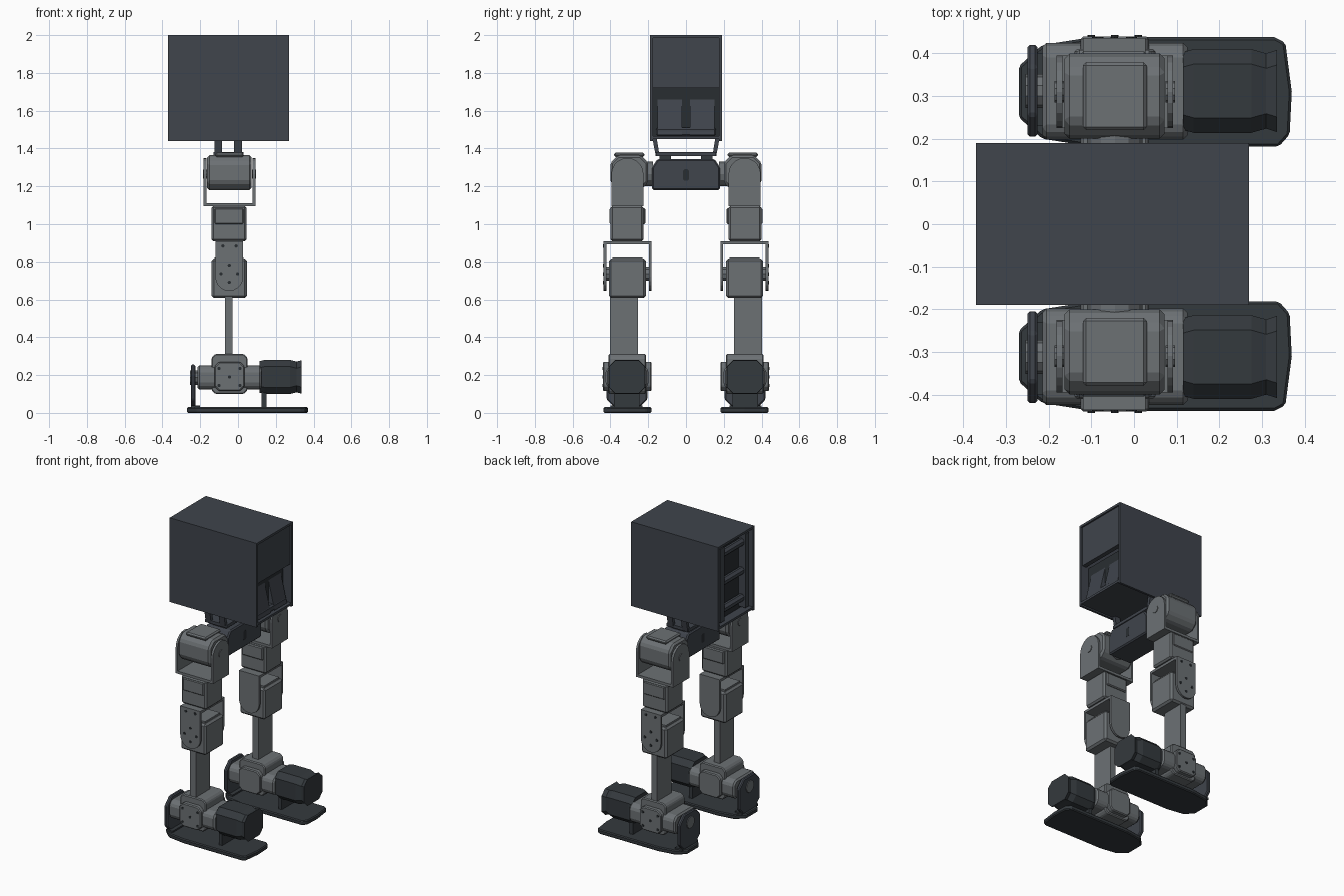
import bpy, bmesh, math
from mathutils import Vector

cube = bpy.data.objects.get("Cube")
if cube:
    bpy.data.objects.remove(cube, do_unlink=True)


def material(name, rgb):
    m = bpy.data.materials.new(name)
    m.use_nodes = True
    m.diffuse_color = (*rgb, 1)
    m.node_tree.nodes["Principled BSDF"].inputs["Base Color"].default_value = (*rgb, 1)
    return m


CHARCOAL = material("charcoal", (0.05, 0.058, 0.072))
DARK = material("dark_foot", (0.034, 0.041, 0.047))
GREY = material("servo_grey", (0.15, 0.165, 0.175))
SHADOW = material("deep_grey", (0.022, 0.027, 0.031))


def finish(name, bm, mat, bevel=0, mirror=False):
    bmesh.ops.recalc_face_normals(bm, faces=bm.faces)
    mesh = bpy.data.meshes.new(name)
    bm.to_mesh(mesh)
    bm.free()
    mesh.materials.append(mat)
    ob = bpy.data.objects.new(name, mesh)
    bpy.context.collection.objects.link(ob)
    if bevel:
        b = ob.modifiers.new("Bevel", "BEVEL")
        b.width, b.segments, b.limit_method = bevel, 1, "ANGLE"
    if mirror:
        m = ob.modifiers.new("Mirror", "MIRROR")
        m.use_axis = (False, True, False)
    return ob


def prism(name, axis, a, b, outline, mat, bevel=0, mirror=False):
    """Extrude an outline (remaining two axes, in xyz order) from a to b."""
    bm = bmesh.new()
    verts = []
    for p in outline:
        c = list(p)
        c.insert(axis, a)
        verts.append(bm.verts.new(c))
    face = bm.faces.new(verts)
    ext = bmesh.ops.extrude_face_region(bm, geom=[face])["geom"]
    offset = Vector((0, 0, 0))
    offset[axis] = b - a
    bmesh.ops.translate(bm, vec=offset, verts=[v for v in ext if isinstance(v, bmesh.types.BMVert)])
    return finish(name, bm, mat, bevel, mirror)


def block(name, x, y, z, mat, bevel=0, mirror=False):
    return prism(name, 2, *z, [(x[0], y[0]), (x[1], y[0]), (x[1], y[1]), (x[0], y[1])], mat, bevel, mirror)


def chamfered(u, v, c):
    (u0, u1), (v0, v1) = u, v
    return [(u0 + c, v0), (u1 - c, v0), (u1, v0 + c), (u1, v1 - c),
            (u1 - c, v1), (u0 + c, v1), (u0, v1 - c), (u0, v0 + c)]


def tongue(u, base, tip):
    """Flat at base, half-round at tip."""
    r, mid = (u[1] - u[0]) / 2, (u[0] + u[1]) / 2
    d = 1 if tip > base else -1
    arc = [math.pi * i / 10 for i in range(11)]
    return [(u[0], base), (u[1], base)] + [
        (mid + r * math.cos(t), tip - d * r + d * r * math.sin(t)) for t in arc]


def disc(centre, r, n=10):
    return [(centre[0] + r * math.cos(2 * math.pi * i / n),
             centre[1] + r * math.sin(2 * math.pi * i / n)) for i in range(n)]


# Upper housing: open-ended shell with recessed end panels
X, Y = (-0.37, 0.27), 0.19
block("housing_side", X, (Y - 0.015, Y), (1.44, 2.0), CHARCOAL, mirror=True)
block("housing_top", X, (-Y + 0.015, Y - 0.015), (1.985, 2.0), CHARCOAL)
block("housing_floor", X, (-Y + 0.015, Y - 0.015), (1.45, 1.465), CHARCOAL)
block("end_panel_upper", (0.23, 0.26), (-0.175, 0.175), (1.72, 1.985), CHARCOAL)
block("end_panel_lower", (0.19, 0.21), (-0.175, 0.175), (1.465, 1.72), SHADOW)
block("back_panel", (-0.31, -0.29), (-0.175, 0.175), (1.465, 1.985), SHADOW)
for i, z in enumerate((1.52, 1.70, 1.89)):
    block(f"back_bracket_{i}", (-0.355, -0.31), (-0.12, 0.13), (z, z + 0.05), CHARCOAL, 0.015)
block("back_rail", (-0.36, -0.31), (0.11, 0.15), (1.48, 1.97), CHARCOAL, mirror=True)
prism("end_wedge", 1, 0.02, 0.15, [(0.205, 1.47), (0.255, 1.47), (0.205, 1.68)], CHARCOAL, mirror=True)
block("end_ledge", (0.2, 0.25), (-0.16, 0.16), (1.465, 1.51), CHARCOAL, 0.01)

# Hip carrier and struts up to the housing
prism("hip_carrier", 0, -0.125, 0.05,
      [(-0.18, 1.18), (0.18, 1.18), (0.18, 1.3), (0.15, 1.345), (-0.15, 1.345), (-0.18, 1.3)], CHARCOAL, 0.008)
block("hip_top_plate", (-0.13, 0.03), (-0.16, 0.16), (1.36, 1.38), CHARCOAL)
block("hip_spacer", (-0.09, 0.01), (0.08, 0.14), (1.34, 1.365), DARK, mirror=True)
for i, x in enumerate((-0.125, -0.02)):
    prism(f"hip_strut_{i}", 0, x, x + 0.04,
          [(0.14, 1.36), (0.16, 1.36), (0.178, 1.455), (0.155, 1.455)], CHARCOAL, mirror=True)
for x in (-0.126, 0.05):
    prism("carrier_port", 0, x, x + 0.001, chamfered((-0.015, 0.015), (1.23, 1.29), 0.006), SHADOW)

# Hip servo, held between the ears of a U bracket
prism("hip_horn", 1, 0.175, 0.22, disc((-0.045, 1.265), 0.065, 12), GREY, mirror=True)
prism("hip_servo", 0, -0.163, 0.072, chamfered((0.2, 0.4), (1.18, 1.365), 0.04), GREY, 0.012, True)
block("hip_servo_cap", (-0.12, 0.03), (0.22, 0.38), (1.355, 1.378), GREY, 0.008, True)
for name, x in (("front", 0.078), ("rear", -0.182)):
    prism(f"hip_ear_{name}", 0, x, x + 0.014, tongue((0.225, 0.395), 1.1, 1.35), GREY, mirror=True)
    prism(f"hip_pivot_{name}", 0, x - 0.004, x + 0.018, disc((0.31, 1.265), 0.025), GREY, mirror=True)
block("hip_bracket_base", (-0.182, 0.092), (0.225, 0.395), (1.095, 1.112), GREY, mirror=True)

# Thigh servo
block("thigh_servo", (-0.14, 0.045), (0.225, 0.4), (0.91, 1.097), GREY, 0.01, True)
block("thigh_case_lip", (-0.125, 0.03), (0.215, 0.405), (1.0, 1.085), GREY, 0.006, True)

# Knee U bracket with servo
block("knee_bracket_top", (-0.12, 0.027), (0.182, 0.436), (0.893, 0.91), GREY, mirror=True)
for name, y in (("inner", 0.182), ("outer", 0.422)):
    prism(f"knee_ear_{name}", 1, y, y + 0.014, tongue((-0.12, 0.027), 0.905, 0.645), GREY, mirror=True)
block("knee_servo", (-0.14, 0.047), (0.212, 0.408), (0.608, 0.815), GREY, 0.012, True)
block("knee_servo_lip", (-0.125, 0.03), (0.23, 0.39), (0.81, 0.826), GREY, mirror=True)
prism("knee_axle", 1, 0.19, 0.43, disc((-0.046, 0.735), 0.04), GREY, mirror=True)
screws = [(-0.046, 0.69), (-0.046, 0.78), (-0.09, 0.735), (-0.002, 0.735), (-0.08, 0.885), (-0.01, 0.885)]
for i, c in enumerate(screws):
    prism(f"knee_screw_{i}", 1, 0.434, 0.439, disc(c, 0.009, 8), SHADOW, mirror=True)

# Shin plate
block("shin", (-0.07, -0.028), (0.255, 0.403), (0.29, 0.62), GREY, mirror=True)

# Ankle servos: one upright, one lying along the foot
prism("ankle_upright_servo", 1, 0.212, 0.41, chamfered((-0.14, 0.05), (0.1, 0.312), 0.02), GREY, 0.006, True)
prism("ankle_upright_plate", 1, 0.182, 0.44, chamfered((-0.125, 0.035), (0.115, 0.27), 0.025), GREY, 0.006, True)
prism("ankle_long_case", 0, -0.215, 0.125, chamfered((0.198, 0.425), (0.125, 0.25), 0.025), GREY, 0.01, True)
for i, (x, z) in enumerate([(-0.1, 0.235), (0.01, 0.235), (-0.1, 0.145), (0.01, 0.145), (-0.045, 0.19)]):
    prism(f"ankle_screw_{i}", 1, 0.437, 0.443, disc((x, z), 0.009, 8), SHADOW, mirror=True)

# Toe motor: faceted drum with a waist near its tip
bm = bmesh.new()
rings = []
for x, k in ((0.115, 0.93), (0.14, 1.0), (0.275, 1.0), (0.31, 0.9), (0.335, 0.98)):
    prof = chamfered((-0.098 * k, 0.098 * k), (-0.09 * k, 0.09 * k), 0.035)
    rings.append([bm.verts.new((x, 0.312 + u, 0.19 + v)) for u, v in prof])
for a, b in zip(rings, rings[1:]):
    for i in range(8):
        j = (i + 1) % 8
        bm.faces.new((a[i], a[j], b[j], b[i]))
bm.faces.new(rings[0])
bm.faces.new(rings[-1])
finish("toe_motor", bm, DARK, mirror=True)

# Foot: sole, toe support and arched heel plate
sole = [(-0.27, 0.25), (-0.215, 0.2), (-0.1, 0.182), (0.34, 0.182), (0.365, 0.21),
        (0.37, 0.31), (0.355, 0.425), (0.33, 0.438), (-0.1, 0.438), (-0.215, 0.42), (-0.27, 0.37)]
prism("sole", 2, 0.0, 0.03, sole, DARK, 0.006, True)
block("toe_support", (0.125, 0.15), (0.245, 0.38), (0.025, 0.2), DARK, mirror=True)
prism("heel_plate", 0, -0.25, -0.226, chamfered((0.205, 0.42), (0.02, 0.255), 0.05), CHARCOAL, 0.006, True)
prism("heel_pivot", 0, -0.255, -0.21, disc((0.312, 0.187), 0.04), GREY, mirror=True)
block("heel_foot", (-0.25, -0.2), (0.23, 0.4), (0.025, 0.04), DARK, mirror=True)
